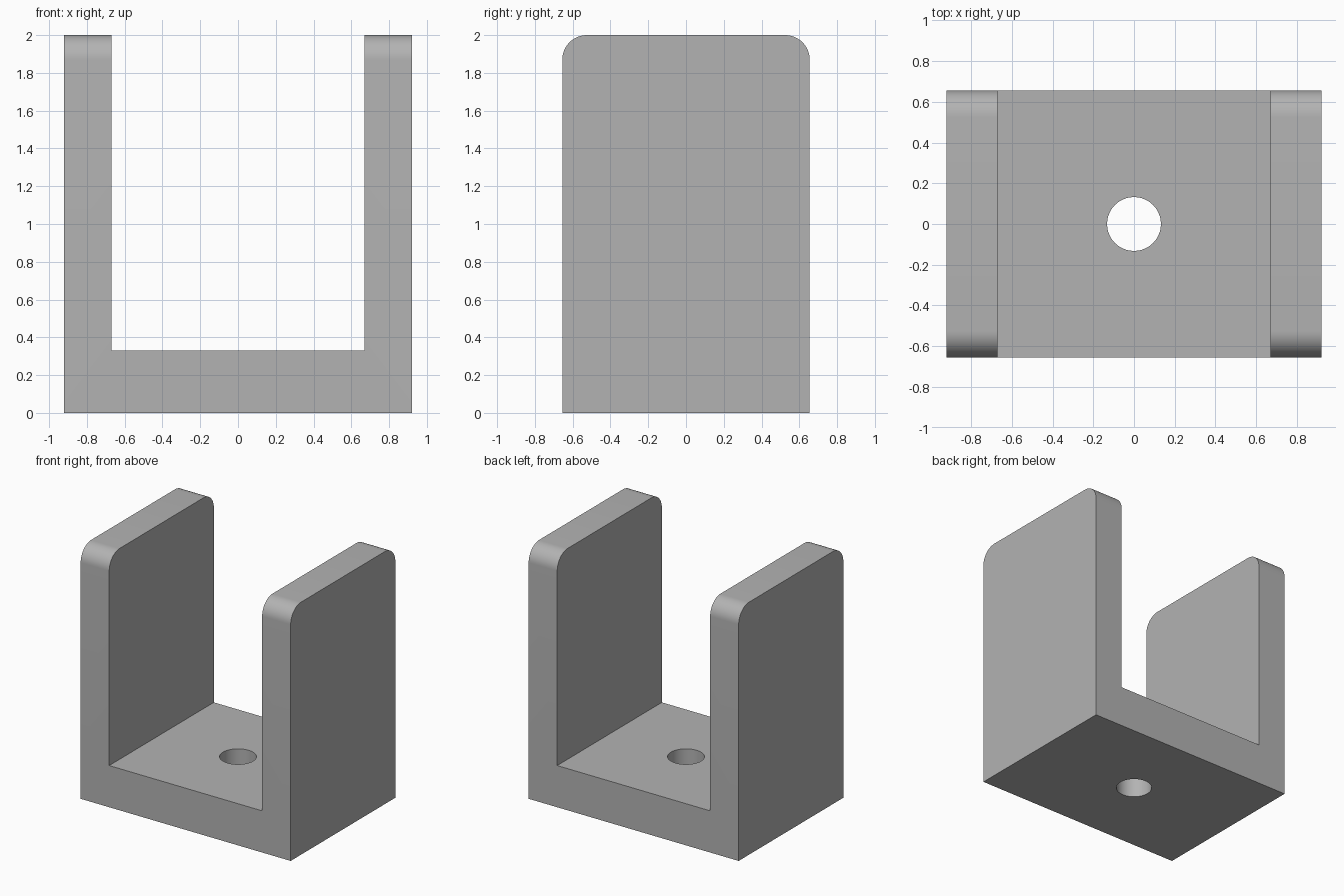
import bpy, bmesh, math
from mathutils import Vector

HALF_WIDTH, INNER, HALF_DEPTH = 0.92, 0.67, 0.655
HEIGHT, FLOOR, RADIUS = 2.0, 0.33, 0.13

old = bpy.data.objects.get("Cube")
if old:
    bpy.data.objects.remove(old, do_unlink=True)

# Plain grey material
grey = bpy.data.materials.new("plain_grey")
grey.use_nodes = True
colour = (0.45, 0.45, 0.45, 1)
grey.diffuse_color = colour
grey.node_tree.nodes["Principled BSDF"].inputs["Base Color"].default_value = colour

# U-shaped profile, extruded from front to back
right = [(HALF_WIDTH, 0), (HALF_WIDTH, HEIGHT), (INNER, HEIGHT), (INNER, FLOOR)]
profile = right + [(-x, z) for x, z in reversed(right)]
bm = bmesh.new()
face = bm.faces.new([bm.verts.new((x, -HALF_DEPTH, z)) for x, z in profile])
new = bmesh.ops.extrude_face_region(bm, geom=[face])["geom"]
bmesh.ops.translate(bm, vec=Vector((0, 2 * HALF_DEPTH, 0)),
                    verts=[g for g in new if isinstance(g, bmesh.types.BMVert)])
bmesh.ops.recalc_face_normals(bm, faces=bm.faces)

# Rounded front and back corners on top of both side walls
corners = [e for e in bm.edges
           if all(v.co.z > HEIGHT - 0.01 for v in e.verts)
           and abs(e.verts[0].co.y - e.verts[1].co.y) < 0.01]
bmesh.ops.bevel(bm, geom=corners, offset=RADIUS, segments=12, profile=0.5,
                affect='EDGES')
mesh = bpy.data.meshes.new("u_bracket")
bm.to_mesh(mesh)
bm.free()
bracket = bpy.data.objects.new("u_bracket", mesh)
bpy.context.collection.objects.link(bracket)
mesh.materials.append(grey)

# Round bolt hole through the base
bpy.ops.mesh.primitive_cylinder_add(vertices=64, radius=0.132, depth=1)
cutter = bpy.context.object
cutter.name = "bolt_hole_cutter"
cutter.data.materials.append(grey)
hole = bracket.modifiers.new("bolt_hole", 'BOOLEAN')
hole.operation, hole.solver, hole.object = 'DIFFERENCE', 'EXACT', cutter
bpy.ops.object.select_all(action='DESELECT')
bracket.select_set(True)
bpy.context.view_layer.objects.active = bracket
bpy.ops.object.modifier_apply(modifier=hole.name)
bpy.data.objects.remove(cutter, do_unlink=True)

# Smooth curves, crisp corners
bpy.ops.object.shade_smooth_by_angle(angle=math.radians(30))
